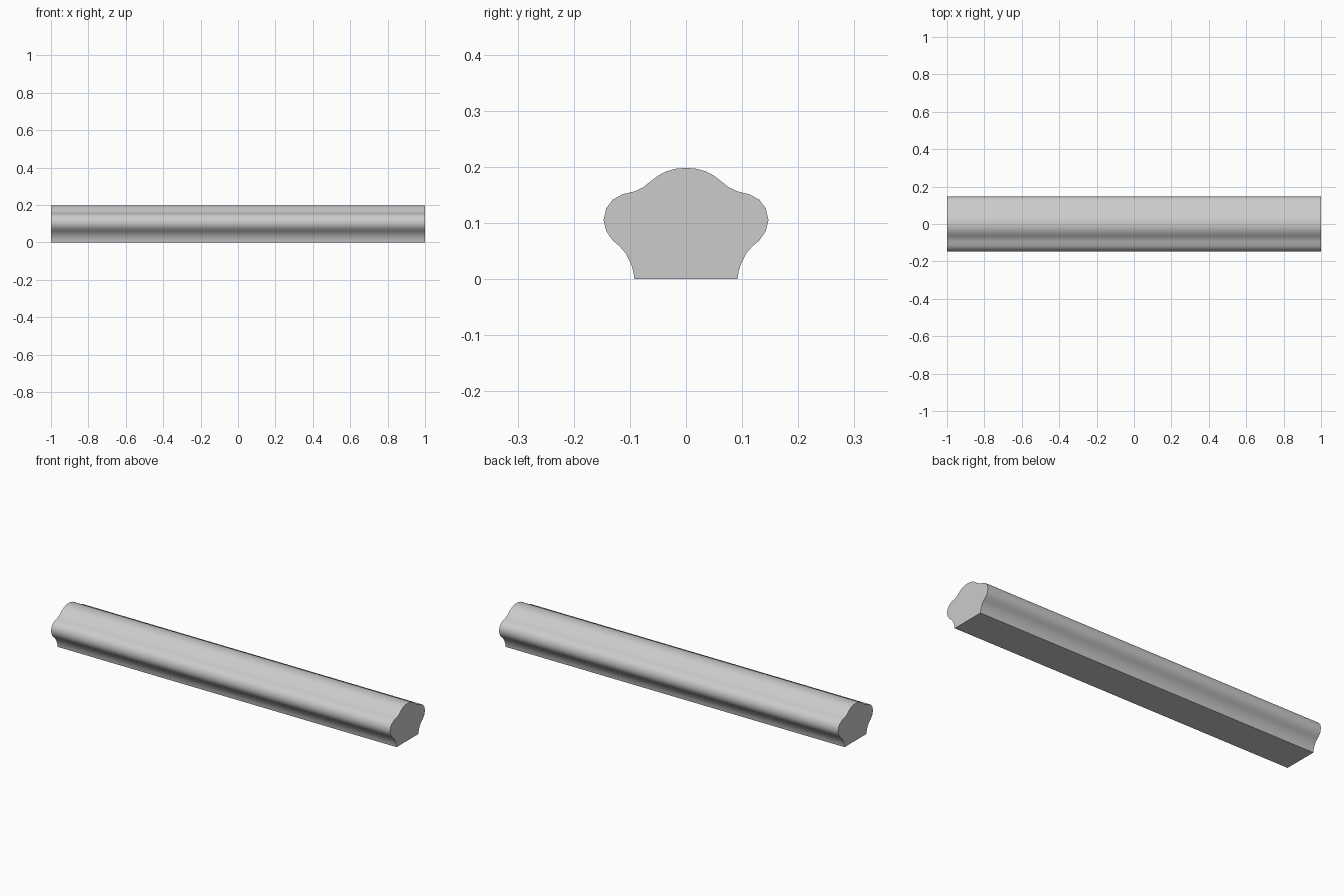
import bpy, bmesh, math

if "Cube" in bpy.data.objects:
    bpy.data.objects.remove(bpy.data.objects["Cube"])

# Right half of the moulding cross-section (y, z), bottom edge to crown
half = [(0.092, 0.0), (0.094, 0.014), (0.098, 0.027), (0.107, 0.045), (0.118, 0.058),
        (0.131, 0.069), (0.142, 0.085), (0.147, 0.105), (0.142, 0.126), (0.131, 0.141),
        (0.113, 0.151), (0.092, 0.156), (0.077, 0.163), (0.063, 0.174), (0.050, 0.184),
        (0.035, 0.192), (0.018, 0.1965), (0.0, 0.198)]
profile = half + [(-y, z) for y, z in reversed(half[:-1])]

# Extrude the mirrored section along x
bm = bmesh.new()
end = bm.faces.new([bm.verts.new((-1, y, z)) for y, z in profile])
ext = bmesh.ops.extrude_face_region(bm, geom=[end], use_keep_orig=True)
moved = [g for g in ext["geom"] if isinstance(g, bmesh.types.BMVert)]
bmesh.ops.translate(bm, verts=moved, vec=(2, 0, 0))
bmesh.ops.recalc_face_normals(bm, faces=bm.faces)
mesh = bpy.data.meshes.new("moulded_rail")
bm.to_mesh(mesh)
bm.free()

rail = bpy.data.objects.new("moulded_rail", mesh)
bpy.context.collection.objects.link(rail)

# Smooth flanks, crisp ends and base
bpy.context.view_layer.objects.active = rail
rail.select_set(True)
bpy.ops.object.shade_smooth_by_angle(angle=math.radians(40))
